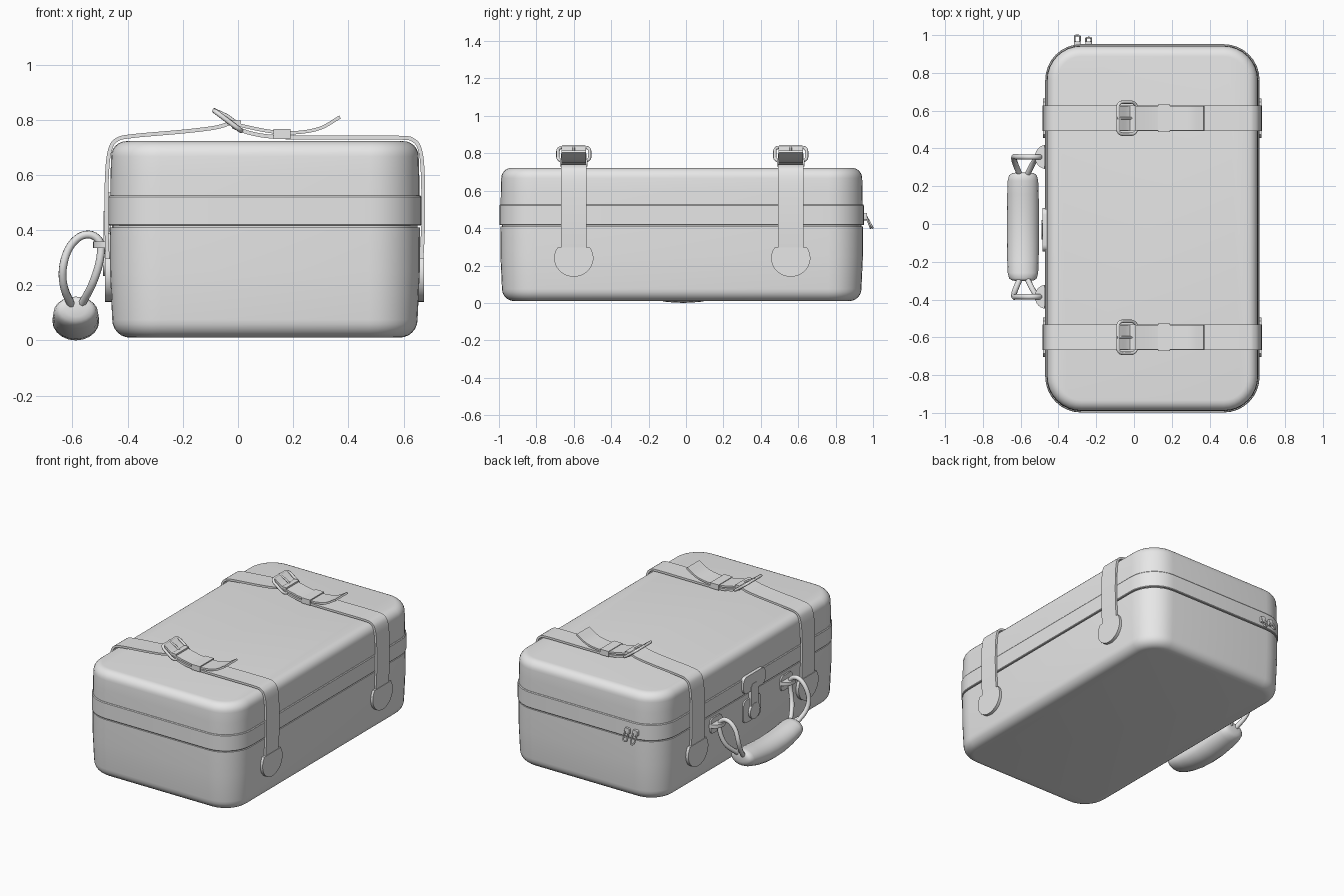
import bpy, bmesh, math
from mathutils import Vector

cube = bpy.data.objects.get("Cube")
if cube:
    bpy.data.objects.remove(cube, do_unlink=True)

GREY = (0.8, 0.8, 0.8, 1)
grey = bpy.data.materials.new("plain grey")
grey.use_nodes = True
grey.diffuse_color = GREY
grey.node_tree.nodes["Principled BSDF"].inputs["Base Color"].default_value = GREY

CX, CY = 0.0975, -0.023      # case centre
HX, HY = 0.5675, 0.975       # case half sizes
STRAP_Y = (0.56, -0.6)


def finish(obj, angle=35):
    if not obj.data.materials:
        obj.data.materials.append(grey)
    bpy.ops.object.select_all(action='DESELECT')
    obj.select_set(True)
    bpy.context.view_layer.objects.active = obj
    if obj.type == 'CURVE':
        bpy.ops.object.convert(target='MESH')
    bpy.ops.object.shade_smooth_by_angle(angle=math.radians(angle))
    return obj


def loft(name, rings, angle=35):
    """Skin closed rings of equal length and cap both ends."""
    bm = bmesh.new()
    loops = [[bm.verts.new(p) for p in ring] for ring in rings]
    n = len(loops[0])
    for a, b in zip(loops, loops[1:]):
        for i in range(n):
            j = (i + 1) % n
            bm.faces.new((a[i], a[j], b[j], b[i]))
    bm.faces.new(loops[0][::-1])
    bm.faces.new(loops[-1])
    bmesh.ops.recalc_face_normals(bm, faces=bm.faces)
    mesh = bpy.data.meshes.new(name)
    bm.to_mesh(mesh)
    bm.free()
    obj = bpy.data.objects.new(name, mesh)
    bpy.context.collection.objects.link(obj)
    return finish(obj, angle)


def rounded_rect(cx, cy, hx, hy, r, steps=8):
    pts = []
    for q, (sx, sy) in enumerate(((1, 1), (-1, 1), (-1, -1), (1, -1))):
        for k in range(steps + 1):
            a = math.pi / 2 * (q + k / steps)
            pts.append((cx + sx * (hx - r) + r * math.cos(a),
                        cy + sy * (hy - r) + r * math.sin(a)))
    return pts


def spline(pts, steps=5):
    """Smooth path through the points."""
    pts = [Vector(p) for p in pts]
    ext = [2 * pts[0] - pts[1]] + pts + [2 * pts[-1] - pts[-2]]
    out = []
    for a, b, c, d in zip(ext, ext[1:], ext[2:], ext[3:]):
        for k in range(steps):
            t = k / steps
            out.append(0.5 * (2 * b + (c - a) * t + (2 * a - 5 * b + 4 * c - d) * t ** 2
                              + (3 * b - a - 3 * c + d) * t ** 3))
    return out + [pts[-1]]


def tube(name, pts, radius, cyclic=False):
    curve = bpy.data.curves.new(name, 'CURVE')
    curve.dimensions = '3D'
    curve.bevel_depth = radius
    curve.bevel_resolution = 2
    curve.use_fill_caps = True
    sp = curve.splines.new('POLY')
    sp.points.add(len(pts) - 1)
    for p, co in zip(sp.points, pts):
        p.co = (*co, 1)
    sp.use_cyclic_u = cyclic
    obj = bpy.data.objects.new(name, curve)
    bpy.context.collection.objects.link(obj)
    return finish(obj, 50)


def ribbon(name, path, y, width=0.135, thick=0.014):
    """Flat strap following an x-z path."""
    pts = spline([(x, 0, z) for x, z in path])
    rings = []
    for i, p in enumerate(pts):
        d = (pts[min(i + 1, len(pts) - 1)] - pts[max(i - 1, 0)]).normalized()
        off = Vector((-d.z, 0, d.x)) * thick / 2
        side = Vector((0, width / 2, 0))
        rings.append([q + Vector((0, y, 0)) for q in
                      (p + off + side, p + off - side, p - off - side, p - off + side)])
    return loft(name, rings)


def plate(name, outline, x0, x1):
    """Flat piece on a side wall, outline given in y-z."""
    return loft(name, [[(x, y, z) for y, z in outline] for x in (x0, x1)])


def shell(name, profile):
    """Case part from (inset, height) steps."""
    return loft(name, [[(x, y, z) for x, y in
                        rounded_rect(CX, CY, HX - i, HY - i, 0.19 - i)]
                       for i, z in profile])


def arc(inset, radius, z, sign):
    steps = [math.pi / 2 * k / 6 for k in range(7)]
    return [(inset + radius * (1 - math.cos(a)), z + sign * radius * math.sin(a)) for a in steps]


# Case: base, seam, zip band, lid
shell("base_shell", arc(0.014, 0.065, 0.075, -1)[::-1] + [(0.006, 0.25), (0.005, 0.409)])
shell("seam", [(0.014, 0.4), (0.014, 0.425)])
shell("zip_band", [(0.003, 0.416), (0, 0.42), (0, 0.52), (0.004, 0.525)])
shell("lid_shell", [(0.007, 0.52), (0.008, 0.6)] + arc(0.01, 0.055, 0.667, 1))

# Straps with buckles, tails and end patches
LEFT_PATH = ((-0.47, 0.24), (-0.477, 0.42), (-0.475, 0.6), (-0.464, 0.69), (-0.44, 0.727),
             (-0.38, 0.741), (-0.2, 0.757), (-0.08, 0.772), (-0.02, 0.79), (0.01, 0.79))
RIGHT_PATH = ((0.662, 0.24), (0.671, 0.42), (0.67, 0.6), (0.66, 0.69), (0.635, 0.726),
              (0.58, 0.735), (0.35, 0.735), (0.15, 0.737), (0.05, 0.75), (-0.02, 0.775))
TAIL_PATH = ((-0.08, 0.83), (-0.02, 0.79), (0.06, 0.768), (0.14, 0.755), (0.22, 0.754),
             (0.3, 0.77), (0.37, 0.81))
PATCH = [math.radians(145 + 250 * k / 24) for k in range(25)]
for label, y in zip(("back", "front"), STRAP_Y):
    ribbon(label + "_strap_right", LEFT_PATH, y)
    ribbon(label + "_strap_left", RIGHT_PATH, y)
    ribbon(label + "_strap_tail", TAIL_PATH, y, 0.13, 0.012)
    ring = [(y + 0.105 * math.cos(a), 0.24 + 0.1 * math.sin(a)) for a in PATCH]
    plate(label + "_patch_left", ring, 0.645, 0.675)
    plate(label + "_patch_right", ring, -0.483, -0.455)
    # Keeper band around tail
    ribbon(label + "_keeper", ((0.128, 0.748), (0.16, 0.748), (0.19, 0.748)), y, 0.147, 0.036)
    # Tilted buckle frame and prong
    frame = rounded_rect(0, 0, 0.048, 0.085, 0.025, 4)
    tube(label + "_buckle", [(-0.037 + u, y + v, 0.796 - 0.75 * u) for u, v in frame],
         0.009, True)
    tube(label + "_prong", [(0.0, y, 0.785), (-0.04, y, 0.815), (-0.09, y, 0.838)], 0.006)

# Hasp on the handle side
plate("hasp_top", rounded_rect(-0.03, 0.482, 0.115, 0.055, 0.035, 5), -0.484, -0.46)
plate("hasp_lower_plate", rounded_rect(-0.02, 0.3, 0.09, 0.075, 0.03, 5), -0.474, -0.45)
plate("hasp_tongue", rounded_rect(-0.03, 0.375, 0.035, 0.095, 0.02, 5), -0.487, -0.46)
plate("hasp_knob", rounded_rect(-0.03, 0.285, 0.052, 0.052, 0.051, 6), -0.49, -0.46)

# Handle grip, sagging in the middle
rings = []
STATIONS = ((1, 0.45), (0.985, 0.7), (0.95, 0.86), (0.85, 0.95), (0.6, 0.98), (0.3, 1))
for t, f in [(-t, f) for t, f in STATIONS] + [(0, 1)] + list(STATIONS[::-1]):
    zc, rz = 0.07 + 0.042 * t * t, 0.07 - 0.012 * t * t
    rings.append([(-0.588 + 0.085 * f * math.cos(a), -0.015 + 0.287 * t,
                   zc + rz * f * math.sin(a))
                  for a in (math.tau * k / 20 for k in range(20))])
loft("handle_grip", rings, 50)

# Handle loops and their tabs
LOOP = ((-0.6, 0.12, 0), (-0.63, 0.19, 0.7), (-0.635, 0.26, 1), (-0.615, 0.33, 1),
        (-0.575, 0.375, 1), (-0.53, 0.382, 1), (-0.498, 0.35, 1), (-0.503, 0.28, 1),
        (-0.53, 0.2, 0.75), (-0.57, 0.125, 0))
for label, y0, y1 in (("back", 0.25, 0.355), ("front", -0.28, -0.385)):
    tube(label + "_handle_loop",
         spline([(x, y0 + (y1 - y0) * f, z) for x, z, f in LOOP], 4), 0.015)
    loft(label + "_handle_tab",
         [[(-0.465 + 0.06 * math.cos(a), y1 + 0.064 * math.sin(a), z)
           for a in (math.tau * k / 24 for k in range(24))] for z in (0.335, 0.358)])
    plate(label + "_handle_mount", rounded_rect(y1, 0.34, 0.06, 0.05, 0.025, 4), -0.474, -0.45)

# Zip sliders and pulls on the back
for label, x, reach in (("first", -0.3, 0.036), ("second", -0.24, 0.024)):
    loft(label + "_zip_slider", [[(px, yy, pz) for px, pz in
         rounded_rect(x, 0.462, 0.017, 0.02, 0.008, 3)] for yy in (0.94, 0.967)])
    tube(label + "_zip_pull", [(x + u, 0.963 + reach * (0.465 - v) / 0.065, v) for u, v in
         rounded_rect(0, 0.435, 0.014, 0.034, 0.013, 4)], 0.005, True)
